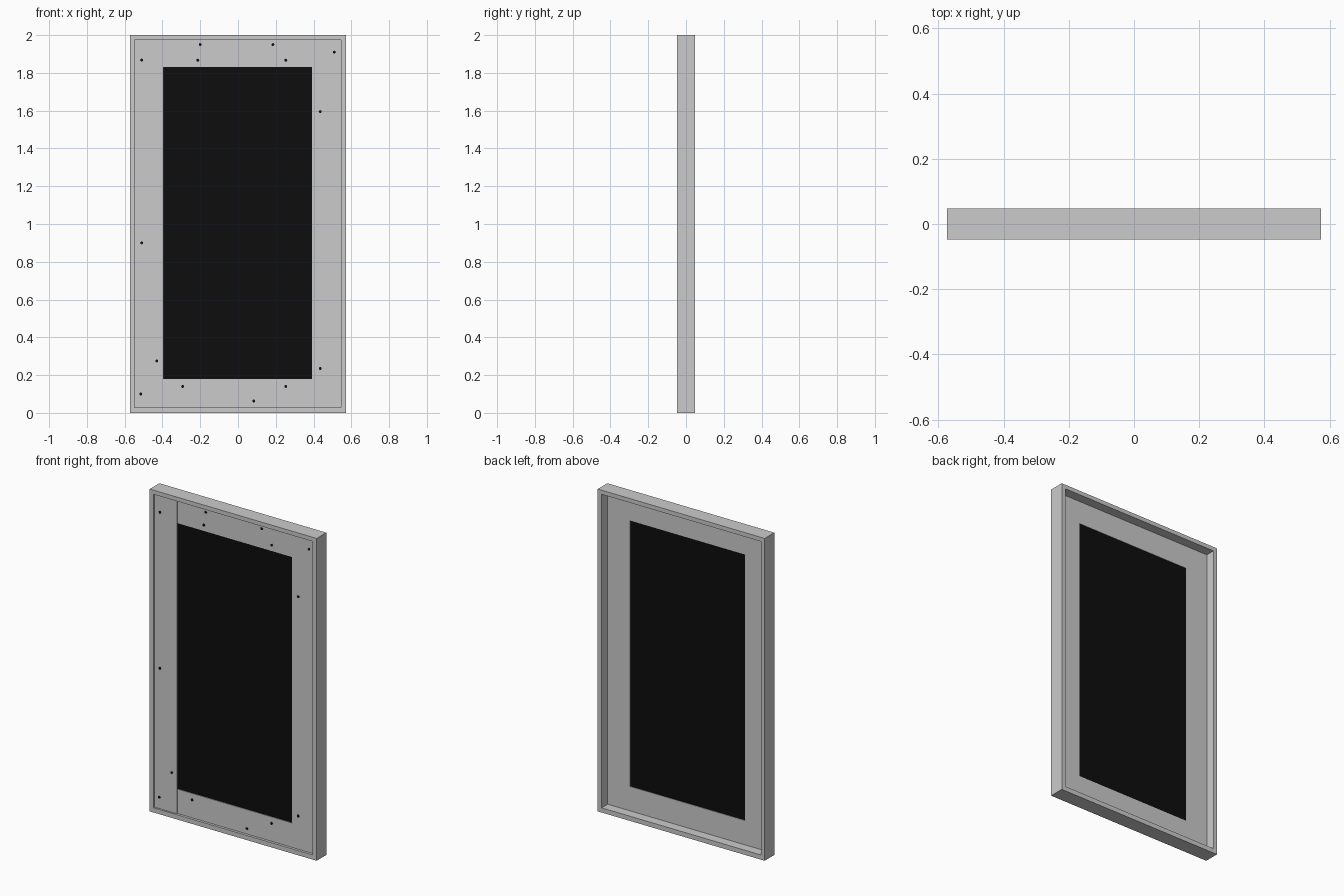
import bpy, bmesh
from math import pi
from mathutils import Matrix, Vector

if "Cube" in bpy.data.objects:
    bpy.data.objects.remove(bpy.data.objects["Cube"])

black = bpy.data.materials.new("black")
black.diffuse_color = (0.004, 0.004, 0.004, 1)
black.use_nodes = True
black.node_tree.nodes["Principled BSDF"].inputs["Base Color"].default_value = black.diffuse_color


def finish(name, bm, mat=None):
    bmesh.ops.recalc_face_normals(bm, faces=bm.faces)
    me = bpy.data.meshes.new(name)
    bm.to_mesh(me)
    bm.free()
    ob = bpy.data.objects.new(name, me)
    bpy.context.collection.objects.link(ob)
    if mat:
        me.materials.append(mat)
    return ob


def box(name, x0, x1, y0, y1, z0, z1, mat=None):
    bm = bmesh.new()
    size = Matrix.Diagonal((x1 - x0, y1 - y0, z1 - z0, 1))
    mid = Vector(((x0 + x1) / 2, (y0 + y1) / 2, (z0 + z1) / 2))
    bmesh.ops.create_cube(bm, size=1, matrix=Matrix.Translation(mid) @ size)
    return finish(name, bm, mat)


def ring(name, outer, inner, y0, y1):
    # rectangular tube running front to back
    bm = bmesh.new()
    loops = []
    for (x0, x1, z0, z1), y in ((outer, y0), (outer, y1), (inner, y1), (inner, y0)):
        loops.append([bm.verts.new((x, y, z)) for x, z in
                      ((x0, z0), (x1, z0), (x1, z1), (x0, z1))])
    for i in range(4):
        a, b = loops[i], loops[(i + 1) % 4]
        for j in range(4):
            k = (j + 1) % 4
            bm.faces.new((a[j], a[k], b[k], b[j]))
    return finish(name, bm)


# inner faces of the frame, the opening, and the panel depths
IL, IR, IB, IT = -0.548, 0.546, 0.029, 1.974
OL, OR, OB, OT = -0.395, 0.392, 0.18, 1.83
STILE, FRONT, BACK = -0.036, -0.031, -0.012

# deep outer frame
ring("outer_frame", (-0.573, 0.573, 0, 2), (IL, IR, IB, IT), -0.047, 0.047)

# panel boards: the left stile stands slightly proud
box("left_stile", IL, OL, STILE, BACK, IB, IT)
box("right_stile", OR, IR, FRONT, BACK, OB, OT)
box("bottom_rail", OL, IR, FRONT, BACK, IB, OB)
box("top_rail", OL, IR, FRONT, BACK, OT, IT)

# dark pane filling the opening
box("pane", OL, OR, FRONT + 0.004, BACK - 0.003, OB, OT, black)

# scattered nail heads on the front
nails = [(-0.20, 1.95), (0.185, 1.95), (0.51, 1.91), (-0.51, 1.868), (-0.213, 1.867),
         (0.253, 1.867), (0.435, 1.595), (-0.51, 0.90), (-0.43, 0.275), (0.435, 0.235),
         (-0.515, 0.10), (-0.293, 0.14), (0.253, 0.14), (0.083, 0.063)]
bm = bmesh.new()
for x, z in nails:
    y = STILE if x < OL else FRONT
    bmesh.ops.create_cone(bm, cap_ends=True, segments=8, radius1=0.008, radius2=0.008,
                          depth=0.006, matrix=Matrix.Translation((x, y, z))
                          @ Matrix.Rotation(pi / 2, 4, 'X'))
finish("nail_heads", bm, black)
